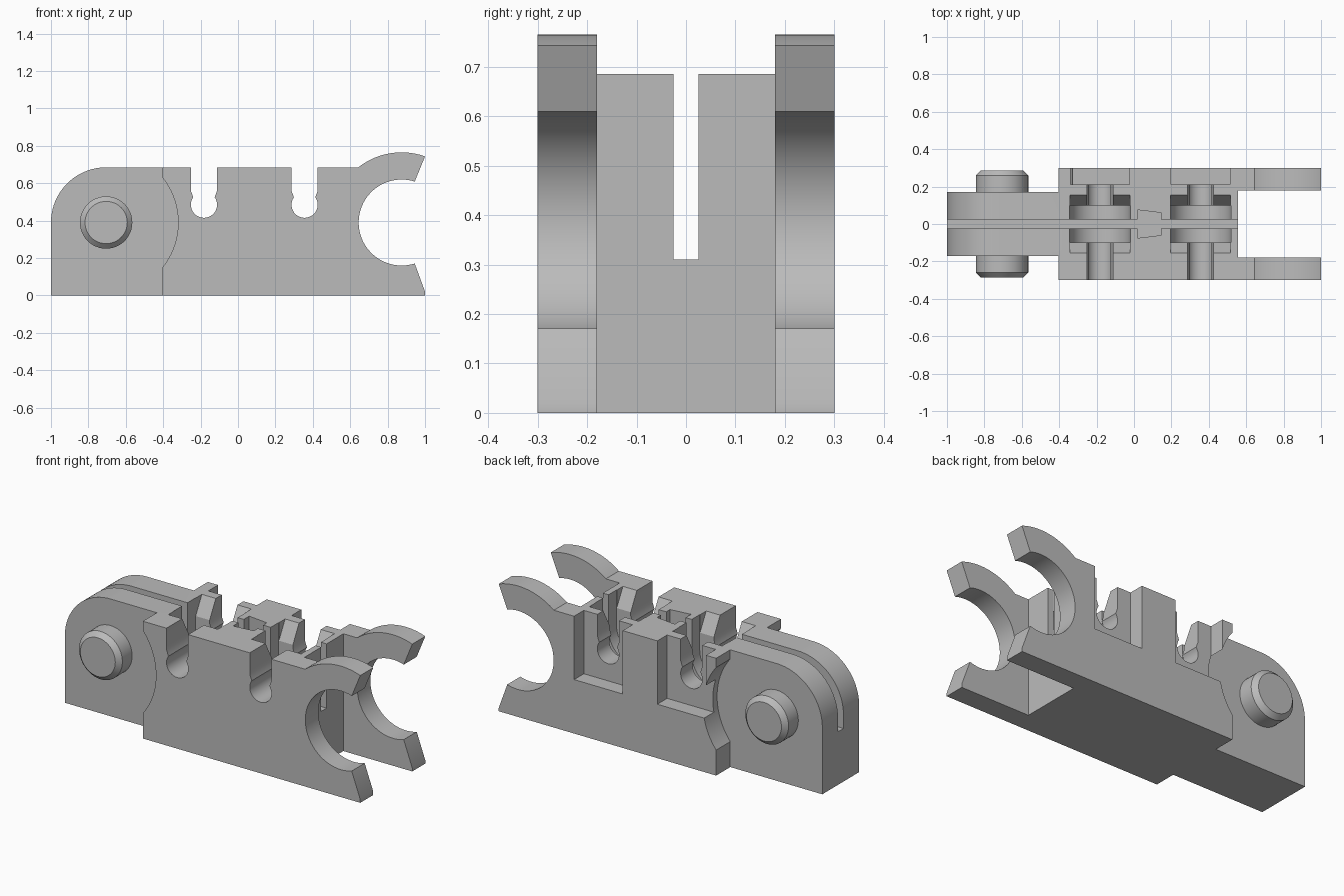
import bpy, bmesh
from math import sin, cos, radians

cube = bpy.data.objects.get("Cube")
if cube:
    bpy.data.objects.remove(cube)

grey = bpy.data.materials.new("plain grey")
grey.use_nodes = True
grey.diffuse_color = (0.5, 0.5, 0.5, 1)
grey.node_tree.nodes["Principled BSDF"].inputs["Base Color"].default_value = (0.5, 0.5, 0.5, 1)

PIN_X, AXIS_Z, CLIP_X, TOP = -0.705, 0.39, 0.875, 0.685


def arc(cx, cz, r, a0, a1, n=24):
    steps = [radians(a0 + (a1 - a0) * i / n) for i in range(n + 1)]
    return [(cx + r * cos(a), cz + r * sin(a)) for a in steps]


def box(u0, u1, v0, v1):
    return [(u0, v0), (u1, v0), (u1, v1), (u0, v1)]


def make(name, bm):
    bmesh.ops.recalc_face_normals(bm, faces=bm.faces)
    mesh = bpy.data.meshes.new(name)
    bm.to_mesh(mesh)
    bm.free()
    mesh.materials.append(grey)
    ob = bpy.data.objects.new(name, mesh)
    bpy.context.collection.objects.link(ob)
    return ob


def prism(name, pts, t0, t1, axis="y"):
    """Extrude a closed profile along one axis."""
    place = {"x": lambda u, v, t: (t, u, v),
             "y": lambda u, v, t: (u, t, v),
             "z": lambda u, v, t: (u, v, t)}[axis]
    bm = bmesh.new()
    a, b = [[bm.verts.new(place(u, v, t)) for u, v in pts] for t in (t0, t1)]
    bm.faces.new(a)
    bm.faces.new(b)
    for i in range(len(pts)):
        j = (i + 1) % len(pts)
        bm.faces.new((a[i], a[j], b[j], b[i]))
    return make(name, bm)


def activate(ob):
    bpy.ops.object.select_all(action="DESELECT")
    ob.select_set(True)
    bpy.context.view_layer.objects.active = ob


def cut(pts, t0, t1, axis="y"):
    cutter = prism("cutter", pts, t0, t1, axis)
    cutter.hide_render = True
    activate(body)
    mod = body.modifiers.new("cut", "BOOLEAN")
    mod.operation, mod.solver, mod.object = "DIFFERENCE", "EXACT", cutter
    bpy.ops.object.modifier_apply(modifier=mod.name)
    bpy.data.objects.remove(cutter)


# Full side outline: rounded tongue on the left, open snap clip on the right
outline = ([(-1, 0), (1, 0), (1, 0.02)]
           + arc(CLIP_X, AXIS_Z, 0.23, 287.7, 72.3, 40)
           + arc(CLIP_X, AXIS_Z, 0.375, 70.5, 128.1)
           + arc(PIN_X, AXIS_Z, 0.295, 90, 180))
body = prism("link_body", outline, -0.3, 0.3)

# Thin the tongue on both sides, with a round relief for the mating clip
relief = ([(-1.2, -0.2), (-0.405, -0.2)]
          + arc(PIN_X, AXIS_Z, 0.385, -38.8, 38.8)
          + [(-0.405, 1), (-1.2, 1)])
for side in (-1, 1):
    cut(relief, side * 0.17, side * 0.5)

# Fork gap between the clip arms
cut(box(0.555, 1.2, -0.18, 0.18), -0.2, 1, "z")

for c in (-0.182, 0.356):
    # Keyhole notch across the body
    cut([(c - 0.07, 0.9), (c - 0.07, 0.56)]
        + arc(c, 0.485, 0.07, 145, 395)
        + [(c + 0.07, 0.56), (c + 0.07, 0.9)], -0.5, 0.5)
    # Round bottomed trough in the middle
    cut([(c - 0.162, 0.9)] + arc(c, 0.48, 0.162, 180, 360)
        + [(c + 0.162, 0.9)], -0.098, 0.098)
    # Sloped lead-in above the trough
    cut([(-0.155, 0.9), (-0.155, TOP), (-0.09, 0.565),
         (0.09, 0.565), (0.155, TOP), (0.155, 0.9)],
        c - 0.16, c + 0.16, "x")
    # Recess in the back face
    cut(box(c - 0.157, c + 0.157, 0.315, 0.9), 0.21, 0.5)

# Small tapered pocket and the long central slot
cut([(0.02, -0.075), (0.145, -0.06), (0.145, 0.06), (0.02, 0.075)], 0.312, 1, "z")
cut(box(-1.2, 0.7, 0.31, 1), -0.025, 0.025)

activate(body)
bpy.ops.object.shade_smooth_by_angle(angle=radians(25))


def pin(name, side):
    """Round pin with a chamfered end."""
    bm = bmesh.new()
    rings = []
    for r, y in ((0.14, 0.15), (0.14, 0.26), (0.113, 0.287)):
        rings.append([bm.verts.new((x, side * y, z))
                      for x, z in arc(PIN_X, AXIS_Z, r, 0, 360, 48)[:-1]])
    bm.faces.new(rings[0])
    bm.faces.new(rings[-1])
    for a, b in zip(rings, rings[1:]):
        for i in range(len(a)):
            j = (i + 1) % len(a)
            bm.faces.new((a[i], a[j], b[j], b[i]))
    activate(make(name, bm))
    bpy.ops.object.shade_smooth_by_angle(angle=radians(25))


pin("front_pin", -1)
pin("back_pin", 1)
